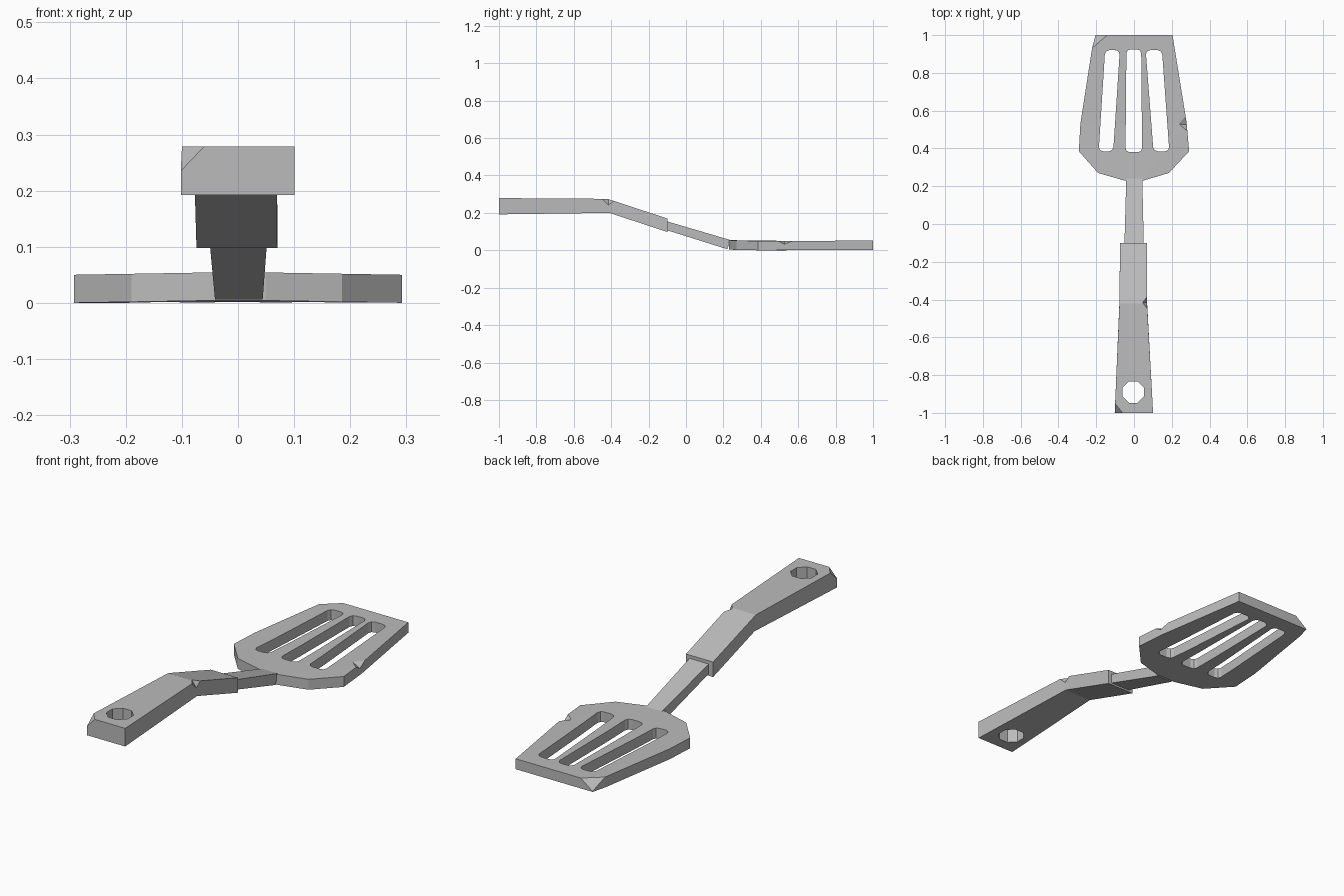
import bpy, bmesh, math
from mathutils import Vector

cube = bpy.data.objects.get("Cube")
if cube:
    bpy.data.objects.remove(cube, do_unlink=True)

grey = bpy.data.materials.new("plain grey")
grey.use_nodes = True
grey.diffuse_color = (0.5, 0.5, 0.5, 1)
grey.node_tree.nodes["Principled BSDF"].inputs["Base Color"].default_value = (0.5, 0.5, 0.5, 1)


def make(name, bm):
    bmesh.ops.recalc_face_normals(bm, faces=bm.faces)
    mesh = bpy.data.meshes.new(name)
    bm.to_mesh(mesh)
    bm.free()
    mesh.materials.append(grey)
    obj = bpy.data.objects.new(name, mesh)
    bpy.context.collection.objects.link(obj)
    return obj


def loft(bm, rings):
    """Skin matching rings of points and cap both ends."""
    rows = [[bm.verts.new(p) for p in ring] for ring in rings]
    n = len(rows[0])
    for a, b in zip(rows, rows[1:]):
        for i in range(n):
            j = (i + 1) % n
            bm.faces.new((a[i], a[j], b[j], b[i]))
    bm.faces.new(rows[0])
    bm.faces.new(rows[-1])
    return rows


def prism(outline, z0, z1, round_corners=0):
    bm = bmesh.new()
    low, high = loft(bm, [[(x, y, z) for x, y in outline] for z in (z0, z1)])
    if round_corners:
        uprights = [bm.edges.get(pair) for pair in zip(low, high)]
        bmesh.ops.bevel(bm, geom=uprights, offset=round_corners, segments=2,
                        profile=0.5, affect='EDGES')
    return bm


def chip(points, outward):
    """Cutter for a small nick: the points swept out of the surface."""
    bm = bmesh.new()
    for p in points:
        bm.verts.new(p)
        bm.verts.new(Vector(p) + Vector(outward))
    hull = bmesh.ops.convex_hull(bm, input=bm.verts)
    spare = {g for g in hull["geom_interior"] + hull["geom_unused"]
             if isinstance(g, bmesh.types.BMVert)}
    bmesh.ops.delete(bm, geom=list(spare), context='VERTS')
    return bm


def cut(obj, cutters):
    for bm in cutters:
        tool = make("cutter", bm)
        tool.hide_render = True
        mod = obj.modifiers.new("cut", 'BOOLEAN')
        mod.operation, mod.solver, mod.object = 'DIFFERENCE', 'EXACT', tool
        bpy.context.view_layer.objects.active = obj
        bpy.ops.object.modifier_apply(modifier=mod.name)
        bpy.data.objects.remove(tool, do_unlink=True)


def bar(name, stations):
    """Four-sided bar; each station is left x, right x, top y, z, bottom y, z."""
    bm = bmesh.new()
    loft(bm, [[(l, ty, tz), (r, ty, tz), (r, by, bz), (l, by, bz)]
              for l, r, ty, tz, by, bz in stations])
    return make(name, bm)


# Blade: faceted paddle, a little thinner and lower toward its sides
outline = [(-0.204, 1), (0.204, 1), (0.278, 0.54), (0.292, 0.385), (0.185, 0.27),
           (0.05, 0.23), (-0.05, 0.23), (-0.19, 0.27), (-0.292, 0.385), (-0.284, 0.53),
           (-0.222, 0.93)]
bm = prism(outline, 0.005, 0.055)
for v in bm.verts:
    v.co.z -= 0.005 * abs(v.co.x) / 0.292
bmesh.ops.triangulate(bm, faces=[f for f in bm.faces if len(f.verts) > 4])
blade = make("blade", bm)

# Three slots, plus nicks on the side edge and the rear corner
slots = [[(-0.187, 0.385), (-0.11, 0.385), (-0.075, 0.92), (-0.153, 0.92)],
         [(-0.045, 0.38), (0.043, 0.38), (0.038, 0.925), (-0.04, 0.925)],
         [(0.103, 0.385), (0.187, 0.385), (0.148, 0.92), (0.062, 0.92)]]
cut(blade, [prism(s, -0.1, 0.2, 0.022) for s in slots] + [
    chip([(0.274, 0.575, 0.051), (0.283, 0.49, 0.051), (0.235, 0.53, 0.052),
          (0.279, 0.525, 0.032)], (0.04, 0, 0.04)),
    chip([(-0.14, 1, 0.053), (-0.222, 0.93, 0.052), (-0.204, 1, 0.004)],
         (-0.04, 0.04, 0.04))])

# Neck: thin sloping bar that runs into the grip and the blade
bar("neck", [(-0.051, 0.052, -0.12, 0.16, -0.12, 0.113),
             (-0.041, 0.044, 0.24, 0.054, 0.22, 0.006)])

# Handle: bent grip, wider toward the free end
handle = bar("handle", [(-0.102, 0.101, -1, 0.279, -1, 0.192),
                        (-0.077, 0.069, -0.42, 0.275, -0.41, 0.2),
                        (-0.074, 0.07, -0.1, 0.17, -0.1, 0.098)])

# Hanging hole, plus nicks at the bend and the front corner
hole = [(-0.004 + 0.061 * math.cos(a), -0.89 + 0.061 * math.sin(a))
        for a in (math.radians(22.5 + 45 * i) for i in range(8))]
cut(handle, [prism(hole, 0, 0.5),
             chip([(0.07, -0.45, 0.276), (0.069, -0.385, 0.264), (0.045, -0.415, 0.275),
                   (0.07, -0.415, 0.24)], (0.04, 0, 0.04)),
             chip([(-0.06, -1, 0.279), (-0.1, -0.95, 0.279), (-0.102, -1, 0.235)],
                  (-0.04, -0.04, 0.04))])
